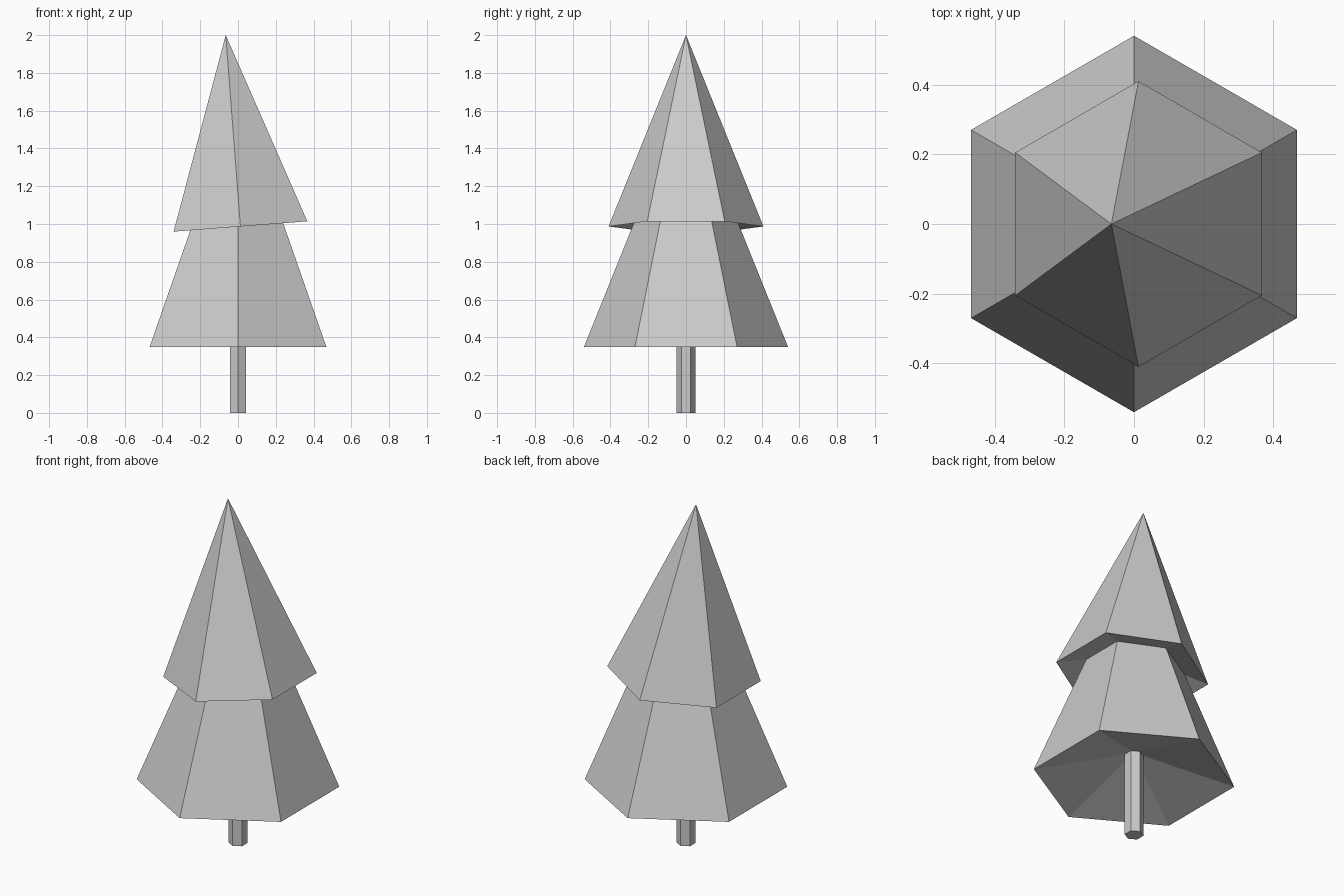
import bpy, bmesh
from math import sin, cos, pi, radians

if "Cube" in bpy.data.objects:
    bpy.data.objects.remove(bpy.data.objects["Cube"])

SIDES = 6


def ring(bm, radius, z):
    # Hexagon with a corner pointing to the front
    return [bm.verts.new((radius * sin(2 * pi * i / SIDES),
                          -radius * cos(2 * pi * i / SIDES), z))
            for i in range(SIDES)]


def finish(bm, name, location, tilt=0.0):
    bmesh.ops.recalc_face_normals(bm, faces=bm.faces)
    mesh = bpy.data.meshes.new(name)
    bm.to_mesh(mesh)
    bm.free()
    obj = bpy.data.objects.new(name, mesh)
    obj.location = location
    obj.rotation_euler = (0, radians(tilt), 0)
    bpy.context.collection.objects.link(obj)
    return obj


def foliage(name, radius, height, hollow, location, tilt=0.0):
    # Six-sided cone with a shallow hollow underside
    bm = bmesh.new()
    rim = ring(bm, radius, 0)
    tip = bm.verts.new((0, 0, height))
    inner = bm.verts.new((0, 0, hollow))
    for i in range(SIDES):
        a, b = rim[i], rim[(i + 1) % SIDES]
        bm.faces.new((a, b, tip))
        bm.faces.new((b, a, inner))
    return finish(bm, name, location, tilt)


def post(name, radius, height):
    bm = bmesh.new()
    low, high = ring(bm, radius, 0), ring(bm, radius, height)
    bm.faces.new(low)
    bm.faces.new(high)
    for i in range(SIDES):
        j = (i + 1) % SIDES
        bm.faces.new((low[i], low[j], high[j], high[i]))
    return finish(bm, name, (0, 0, 0))


# Trunk reaching up into the lower foliage
post("trunk", 0.05, 0.52)

# Two foliage tiers, the upper one smaller and leaning left
foliage("lower_foliage", 0.54, 1.34, 0.155, (0, 0, 0.35))
foliage("upper_foliage", 0.41, 1.016, 0.118, (0.013, 0, 0.987), -4.4)
